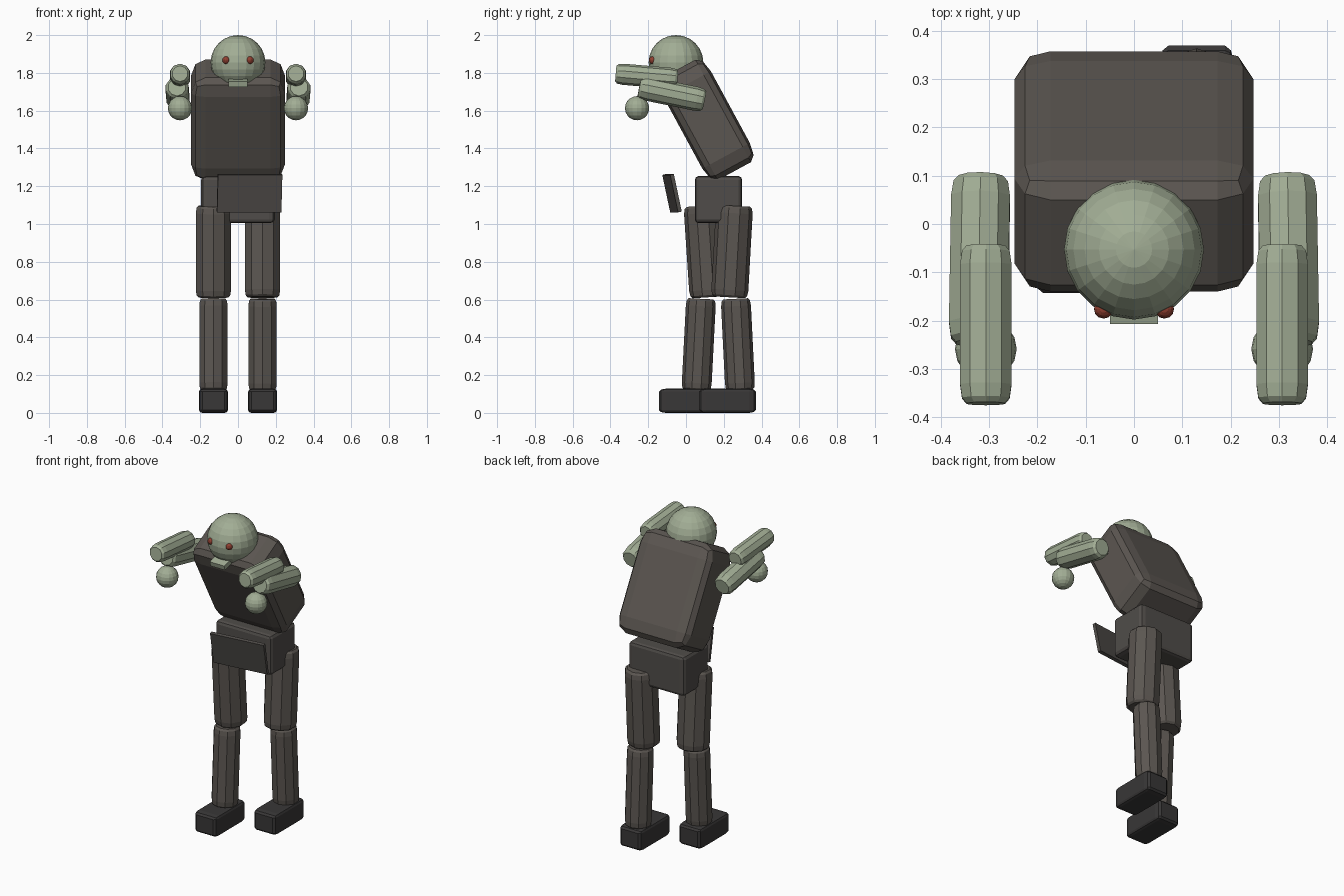
import bpy, bmesh
from math import radians
from mathutils import Matrix, Vector, Euler

if "Cube" in bpy.data.objects:
    bpy.data.objects.remove(bpy.data.objects["Cube"])


def material(name, rgb):
    m = bpy.data.materials.new(name)
    m.diffuse_color = (*rgb, 1)
    m.use_nodes = True
    m.node_tree.nodes["Principled BSDF"].inputs["Base Color"].default_value = m.diffuse_color
    return m


SKIN = material("pale_green_skin", (0.36, 0.42, 0.30))
CLOTH = material("brown_cloth", (0.105, 0.093, 0.082))
BELT = material("dark_cloth", (0.08, 0.073, 0.067))
BOOT = material("dark_boot", (0.04, 0.038, 0.038))
EYE = material("red_eye", (0.28, 0.05, 0.03))


def finish(name, bm, mat, matrix):
    bm.transform(matrix)
    bmesh.ops.recalc_face_normals(bm, faces=bm.faces)
    me = bpy.data.meshes.new(name)
    bm.to_mesh(me)
    bm.free()
    me.materials.append(mat)
    ob = bpy.data.objects.new(name, me)
    bpy.context.collection.objects.link(ob)
    return ob


def bevel(bm, edges, amount):
    bmesh.ops.bevel(bm, geom=edges, offset=amount, offset_type='OFFSET',
                    segments=2, profile=0.5, affect='EDGES')


def box(name, loc, size, mat, rot=(0, 0, 0), b=0.0):
    # the bevel is made on a unit cube, so it stretches with the size
    bm = bmesh.new()
    bmesh.ops.create_cube(bm, size=1)
    if b:
        bevel(bm, bm.edges[:], b)
    e = Euler([radians(a) for a in rot])
    return finish(name, bm, mat, Matrix.LocRotScale(Vector(loc), e, Vector(size)))


def limb(name, p, q, r, mat, b=0.08, sides=10):
    p, q = Vector(p), Vector(q)
    bm = bmesh.new()
    bmesh.ops.create_cone(bm, cap_ends=True, segments=sides,
                          radius1=0.5, radius2=0.5, depth=1)
    rims = [e for e in bm.edges if abs(e.verts[0].co.z - e.verts[1].co.z) < 0.1]
    bevel(bm, rims, b)
    turn = Vector((0, 0, 1)).rotation_difference(q - p)
    scale = Vector((2 * r, 2 * r, (q - p).length))
    return finish(name, bm, mat, Matrix.LocRotScale((p + q) / 2, turn, scale))


def ball(name, loc, r, mat, seg=16, rings=10):
    bm = bmesh.new()
    bmesh.ops.create_uvsphere(bm, u_segments=seg, v_segments=rings, radius=r)
    return finish(name, bm, mat, Matrix.Translation(loc))


# body
box("torso", (0, 0.109, 1.551), (0.495, 0.286, 0.617), CLOTH, (28.5, 0, 0), 0.15)
box("pelvis", (0, 0.172, 1.129), (0.39, 0.25, 0.25), BELT, b=0.08)
box("loincloth_flap", (0.061, -0.074, 1.163), (0.343, 0.02, 0.203), BELT, (12, 0, 7))

# head
ball("head", (0, -0.053, 1.855), 0.145, SKIN, 20, 12)
box("jaw", (0, -0.165, 1.75), (0.1, 0.08, 0.03), SKIN, (15, 0, 0))

# mirrored parts: eyes and raised arms
for side, s in (("left", -1), ("right", 1)):
    ball(side + "_eye", (s * 0.063, -0.176, 1.867), 0.02, EYE, 12, 8)
    limb(side + "_upper_arm", (s * 0.317, 0.098, 1.654), (s * 0.323, -0.247, 1.725),
         0.064, SKIN, 0.12)
    limb(side + "_forearm", (s * 0.307, -0.045, 1.768), (s * 0.307, -0.372, 1.796),
         0.056, SKIN, 0.12)
    ball(side + "_hand", (s * 0.307, -0.259, 1.613), 0.064, SKIN)

# striding legs: hip y, knee y, shin top y, ankle y, foot y
for side, x, hip, knee, shin, ankle, foot in (
        ("left", -0.13, 0.085, 0.117, 0.08, 0.055, 0.007),
        ("right", 0.13, 0.257, 0.23, 0.263, 0.287, 0.22)):
    limb(side + "_thigh", (x, knee, 0.612), (x, hip, 1.096), 0.098, CLOTH)
    limb(side + "_shin", (x, ankle, 0.12), (x, shin, 0.604), 0.079, CLOTH)
    box(side + "_boot", (x, foot, 0.064), (0.153, 0.3, 0.128), BOOT, b=0.12)
